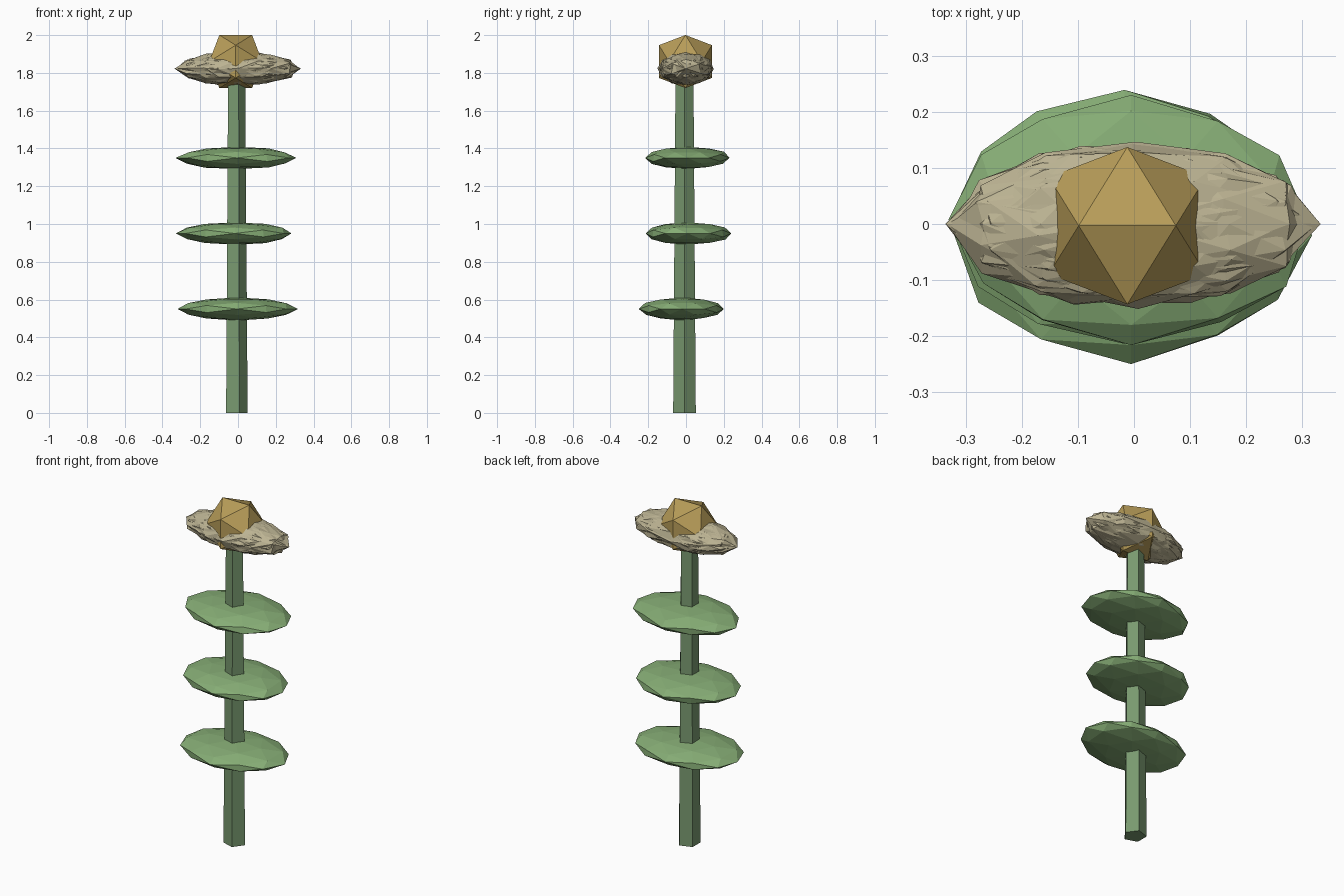
import bpy, bmesh, math, random
from mathutils import Matrix, Vector

if "Cube" in bpy.data.objects:
    bpy.data.objects.remove(bpy.data.objects["Cube"])

random.seed(4)


def material(name, rgb):
    m = bpy.data.materials.new(name)
    m.diffuse_color = (*rgb, 1)
    m.use_nodes = True
    m.node_tree.nodes["Principled BSDF"].inputs["Base Color"].default_value = m.diffuse_color
    return m


GREEN = material("stem_green", (0.19, 0.32, 0.16))
LEAF = material("leaf_green", (0.24, 0.42, 0.18))
CREAM = material("petal_cream", (0.50, 0.45, 0.29))
GOLD = material("centre_gold", (0.48, 0.34, 0.10))


def finish(name, bm, mat):
    me = bpy.data.meshes.new(name)
    bm.to_mesh(me)
    bm.free()
    ob = bpy.data.objects.new(name, me)
    bpy.context.collection.objects.link(ob)
    me.materials.append(mat)


def blob(bm, centre, half, level, jitter=0.0, spin=0.0):
    """Faceted ellipsoid with a horizontal edge on top, spun about its long axis."""
    tilt = -math.atan(2 / (1 + math.sqrt(5)))
    rot = Matrix.Rotation(spin, 4, 'X') @ Matrix.Rotation(tilt, 4, 'Y')
    verts = bmesh.ops.create_icosphere(bm, subdivisions=level, radius=1, matrix=rot)["verts"]
    for v in verts:
        p = v.co * (1 + random.uniform(-jitter, jitter))
        v.co = Vector(centre) + Vector(p[i] * half[i] for i in range(3))


# Five-sided tapering stem
bm = bmesh.new()
rings = []
for r, z in ((0.063, 0.0), (0.05, 1.78)):
    rings.append([bm.verts.new((-0.012 + r * math.cos(k * math.tau / 5),
                                -0.008 + r * math.sin(k * math.tau / 5), z)) for k in range(5)])
low, high = rings
for k in range(5):
    j = (k + 1) % 5
    bm.faces.new((low[k], low[j], high[j], high[k]))
bm.faces.new(low[::-1])
bm.faces.new(high)
finish("stem", bm, GREEN)

# Three flattened leaves
for n, (x, y, z, a, b) in enumerate(((-0.005, -0.02, 0.55, 0.315, 0.225),
                                     (-0.017, 0.01, 0.95, 0.305, 0.23),
                                     (-0.005, 0.008, 1.35, 0.317, 0.222)), 1):
    bm = bmesh.new()
    blob(bm, (x, y, z), (a, b, 0.06), 2, 0.03)
    finish(f"leaf_{n}", bm, LEAF)

# Ruffled petals: overlapping faceted shells spun about the long axis
bm = bmesh.new()
for k in range(12):
    blob(bm, (random.uniform(-0.01, 0.01), 0, 1.823), (0.308, 0.142, 0.086), 2, 0.07,
         k * math.tau / 12)
finish("petals", bm, CREAM)

# Flower centre
bm = bmesh.new()
blob(bm, (-0.012, -0.003, 1.86), (0.165, 0.165, 0.165), 1)
finish("flower_centre", bm, GOLD)
